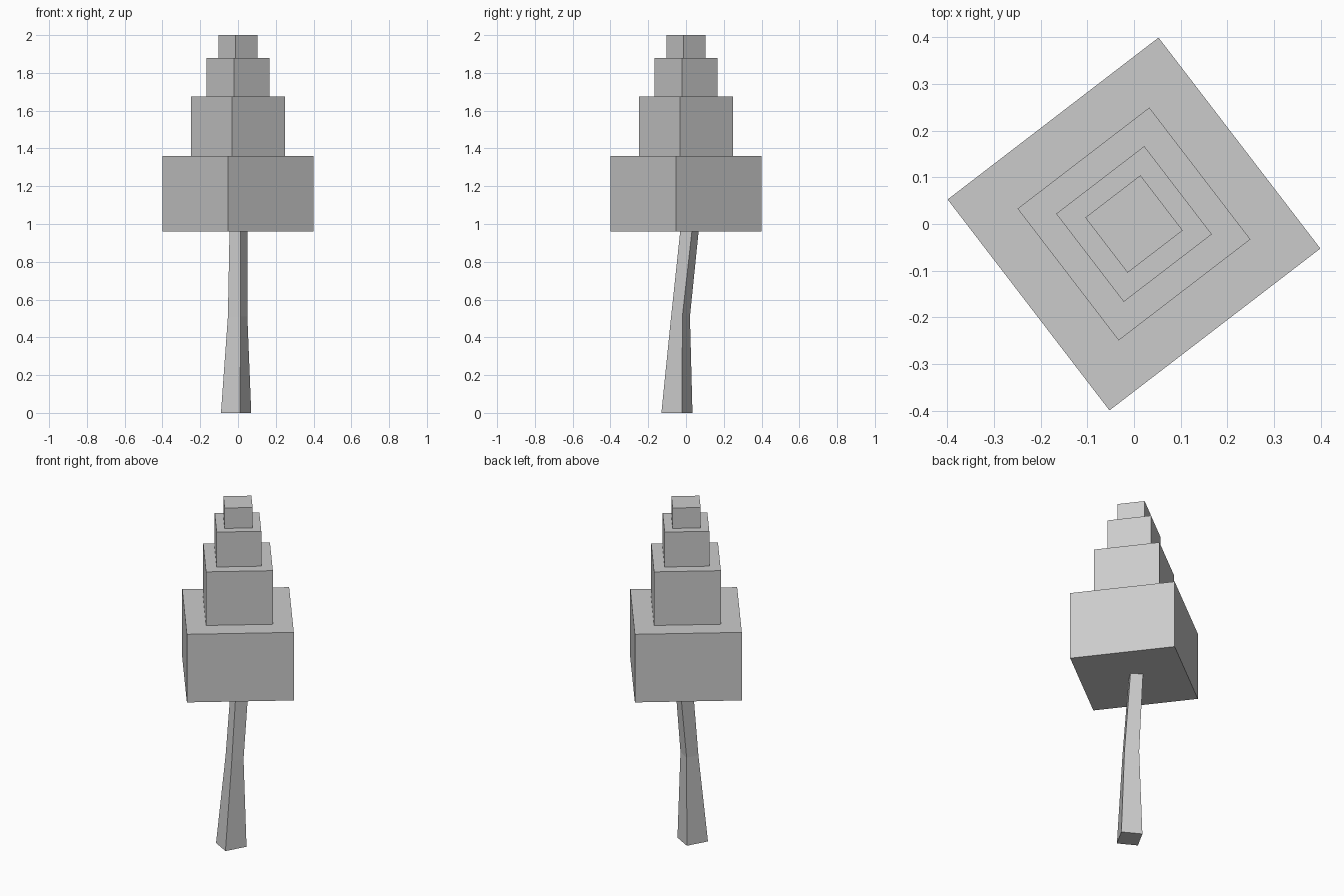
import bpy
from math import radians
from mathutils import Matrix, Vector

cube = bpy.data.objects.get("Cube")
if cube:
    bpy.data.objects.remove(cube, do_unlink=True)

grey = bpy.data.materials.new("plain grey")
grey.use_nodes = True
colour = (0.6, 0.6, 0.6, 1)
grey.diffuse_color = colour
grey.node_tree.nodes["Principled BSDF"].inputs["Base Color"].default_value = colour


def ring(centre, width, depth, degrees):
    """Four corners of a turned rectangle."""
    turn = Matrix.Rotation(radians(degrees), 3, 'Z')
    return [Vector(centre) + turn @ Vector((sx * width / 2, sy * depth / 2, 0))
            for sx, sy in ((-1, -1), (1, -1), (1, 1), (-1, 1))]


def loft(name, rings):
    """Closed four-sided solid through a stack of rings."""
    verts = [v for r in rings for v in r]
    last = 4 * (len(rings) - 1)
    faces = [(3, 2, 1, 0), tuple(last + i for i in range(4))]
    for k in range(0, last, 4):
        for i in range(4):
            j = (i + 1) % 4
            faces.append((k + i, k + j, k + 4 + j, k + 4 + i))
    mesh = bpy.data.meshes.new(name)
    mesh.from_pydata(verts, [], faces)
    mesh.materials.append(grey)
    obj = bpy.data.objects.new(name, mesh)
    bpy.context.collection.objects.link(obj)
    return obj


# Bent, tapering trunk
loft("trunk", [
    ring((-0.01, -0.048, 0), 0.114, 0.125, -29),
    ring((-0.002, -0.029, 0.51), 0.079, 0.069, -30.5),
    ring((0.003, 0.019, 0.97), 0.067, 0.073, -32),
])

# Stacked foliage blocks, each sunk slightly into the one below
tiers = [
    ("lower_foliage", 0.57, 0.96, 1.36),
    ("middle_foliage", 0.356, 1.35, 1.675),
    ("upper_foliage", 0.238, 1.665, 1.88),
    ("top_foliage", 0.149, 1.87, 2.0),
]
for name, side, bottom, top in tiers:
    loft(name, [ring((0, 0, z), side, side, 37.5) for z in (bottom, top)])
